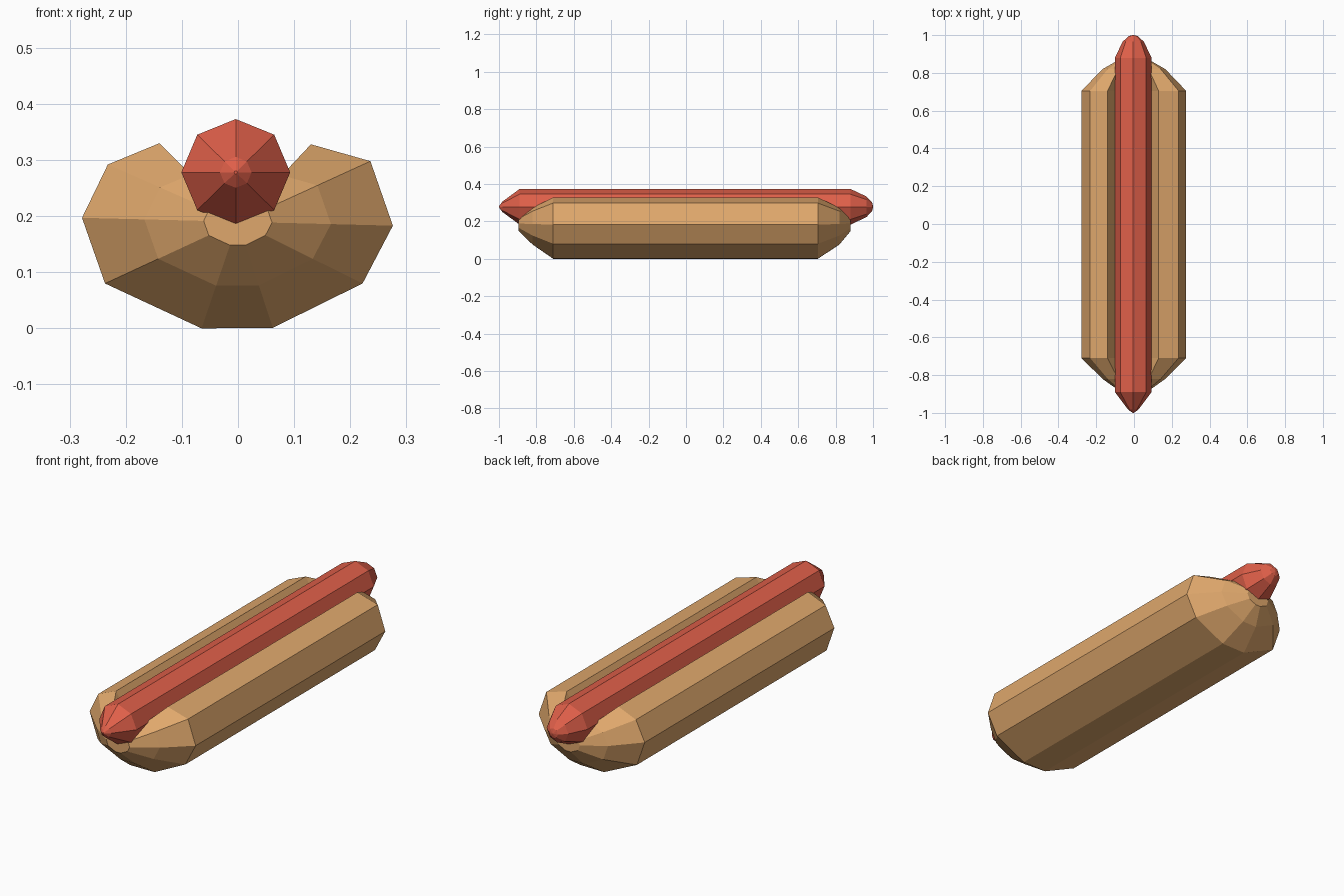
import bpy, bmesh
from math import sin, cos, tau

if "Cube" in bpy.data.objects:
    bpy.data.objects.remove(bpy.data.objects["Cube"], do_unlink=True)


def material(name, rgb):
    m = bpy.data.materials.new(name)
    m.use_nodes = True
    m.diffuse_color = (*rgb, 1)
    m.node_tree.nodes["Principled BSDF"].inputs["Base Color"].default_value = (*rgb, 1)
    return m


def loft(name, outline, centre, stations, mat):
    """Skin an x-z outline through (y, scale) stations and cap both ends."""
    bm = bmesh.new()
    cx, cz = centre
    rings = [[bm.verts.new((cx + (x - cx) * s, y, cz + (z - cz) * s)) for x, z in outline]
             for y, s in stations]
    n = len(outline)
    for a, b in zip(rings, rings[1:]):
        for i in range(n):
            j = (i + 1) % n
            bm.faces.new((a[i], a[j], b[j], b[i]))
    bm.faces.new(rings[0])
    bm.faces.new(rings[-1])
    bmesh.ops.recalc_face_normals(bm, faces=bm.faces)
    mesh = bpy.data.meshes.new(name)
    bm.to_mesh(mesh)
    bm.free()
    mesh.materials.append(mat)
    obj = bpy.data.objects.new(name, mesh)
    bpy.context.collection.objects.link(obj)
    return obj


bread = material("toasted bread", (0.74, 0.39, 0.15))
meat = material("sausage red", (0.74, 0.115, 0.067))

# Bun: faceted, slightly uneven outline with a slot along the top
bun_outline = [(-0.065, 0), (0.062, 0.001), (0.222, 0.08), (0.276, 0.183),
               (0.236, 0.298), (0.13, 0.328), (0.09, 0.262), (0.055, 0.205),
               (-0.06, 0.205), (-0.1, 0.267), (-0.14, 0.33), (-0.232, 0.292),
               (-0.278, 0.197), (-0.237, 0.08)]
bun_stations = [(-0.895, 0.22), (-0.82, 0.6), (-0.71, 1),
                (0.705, 1), (0.82, 0.6), (0.88, 0.22)]
loft("bun", bun_outline, (0, 0.19), bun_stations, bread)

# Sausage: octagonal rod with tapered, blunt tips
centre = (-0.004, 0.278)
octagon = [(centre[0] + 0.097 * cos(tau * i / 8), centre[1] + 0.095 * sin(tau * i / 8))
           for i in range(8)]
sausage_stations = [(-1, 0.03), (-0.982, 0.29), (-0.89, 1),
                    (0.88, 1), (0.965, 0.58), (0.995, 0.24), (1, 0.03)]
loft("sausage", octagon, centre, sausage_stations, meat)
